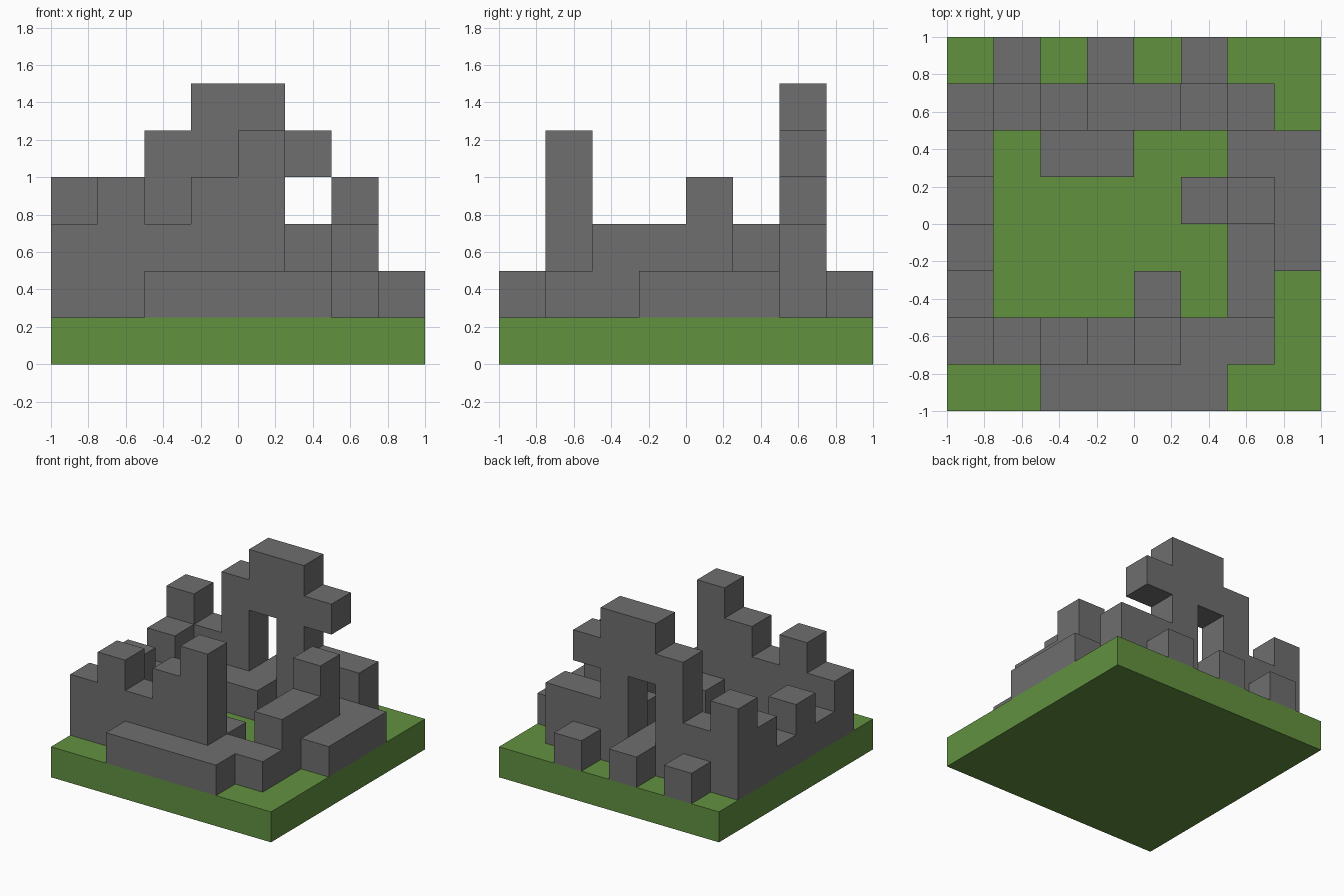
import bpy
import bmesh
from mathutils import Vector

CELL = 0.25

cube = bpy.data.objects.get("Cube")
if cube:
    bpy.data.objects.remove(cube, do_unlink=True)


def material(name, color):
    mat = bpy.data.materials.new(name)
    mat.use_nodes = True
    mat.diffuse_color = color
    bsdf = next(n for n in mat.node_tree.nodes if n.type == 'BSDF_PRINCIPLED')
    bsdf.inputs["Base Color"].default_value = color
    bsdf.inputs["Roughness"].default_value = 0.9
    return mat


grass = material("grass_green", (0.122, 0.283, 0.051, 1))
stone = material("stone_grey", (0.156, 0.156, 0.156, 1))


def row(heights, start, along):
    """Stacks of blocks along x or y; each digit is the height of one stack."""
    step = (1, 0) if along == 'x' else (0, 1)
    return {(start[0] + step[0] * n, start[1] + step[1] * n, k)
            for n, h in enumerate(heights) for k in range(1, int(h) + 1)}


# Ruin parts, each a set of grid blocks standing on the base layer
parts = {
    "front_wall": row("2323411", (0, 1), 'x'),
    "front_step": row("1111", (2, 0), 'x'),
    "right_wall": row("1212", (0, 2), 'y'),
    "left_wall": row("2231", (6, 2), 'y'),
    "left_step": row("111", (7, 3), 'y'),
    "left_wall_inner_block": row("1", (5, 4), 'x'),
    "front_inner_block": row("1", (4, 2), 'x'),
    "doorway_step": row("11", (2, 5), 'x'),
    "back_wall": row("3245522", (0, 6), 'x') | {(5, 6, 4)},
    "back_buttresses": row("1", (1, 7), 'x') | row("1", (3, 7), 'x') | row("1", (5, 7), 'x'),
}
# Doorway opening, leaving its threshold and lintel
parts["back_wall"] -= {(3, 6, 2), (3, 6, 3)}
solid = set().union(*parts.values())


def add_blocks(name, cells, mat):
    """Mesh the exposed sides of a set of blocks as clean flat faces."""
    bm = bmesh.new()
    for cell in sorted(cells):
        centre = Vector(cell) + Vector((0.5, 0.5, 0.5))
        for axis in range(3):
            for sign in (-1, 1):
                beside = list(cell)
                beside[axis] += sign
                if tuple(beside) in solid:
                    continue
                n, u, v = Vector(), Vector(), Vector()
                n[axis] = sign / 2
                u[(axis + 1) % 3] = 0.5
                v[(axis + 2) % 3] = sign / 2
                corners = (-u - v, u - v, u + v, v - u)
                bm.faces.new([bm.verts.new((centre + n + c - Vector((4, 4, 0))) * CELL)
                              for c in corners])
    bmesh.ops.remove_doubles(bm, verts=bm.verts, dist=0.001)
    bmesh.ops.dissolve_limit(bm, angle_limit=0.01, verts=bm.verts, edges=bm.edges)
    mesh = bpy.data.meshes.new(name)
    bm.to_mesh(mesh)
    bm.free()
    mesh.materials.append(mat)
    obj = bpy.data.objects.new(name, mesh)
    bpy.context.collection.objects.link(obj)


for part_name, blocks in parts.items():
    add_blocks(part_name, blocks, stone)

# Grass base slab
bpy.ops.mesh.primitive_cube_add(size=1, location=(0, 0, CELL / 2))
base = bpy.context.object
base.name = "grass_base"
base.scale = (2, 2, CELL)
bpy.ops.object.transform_apply(location=False, rotation=False, scale=True)
base.data.materials.append(grass)
